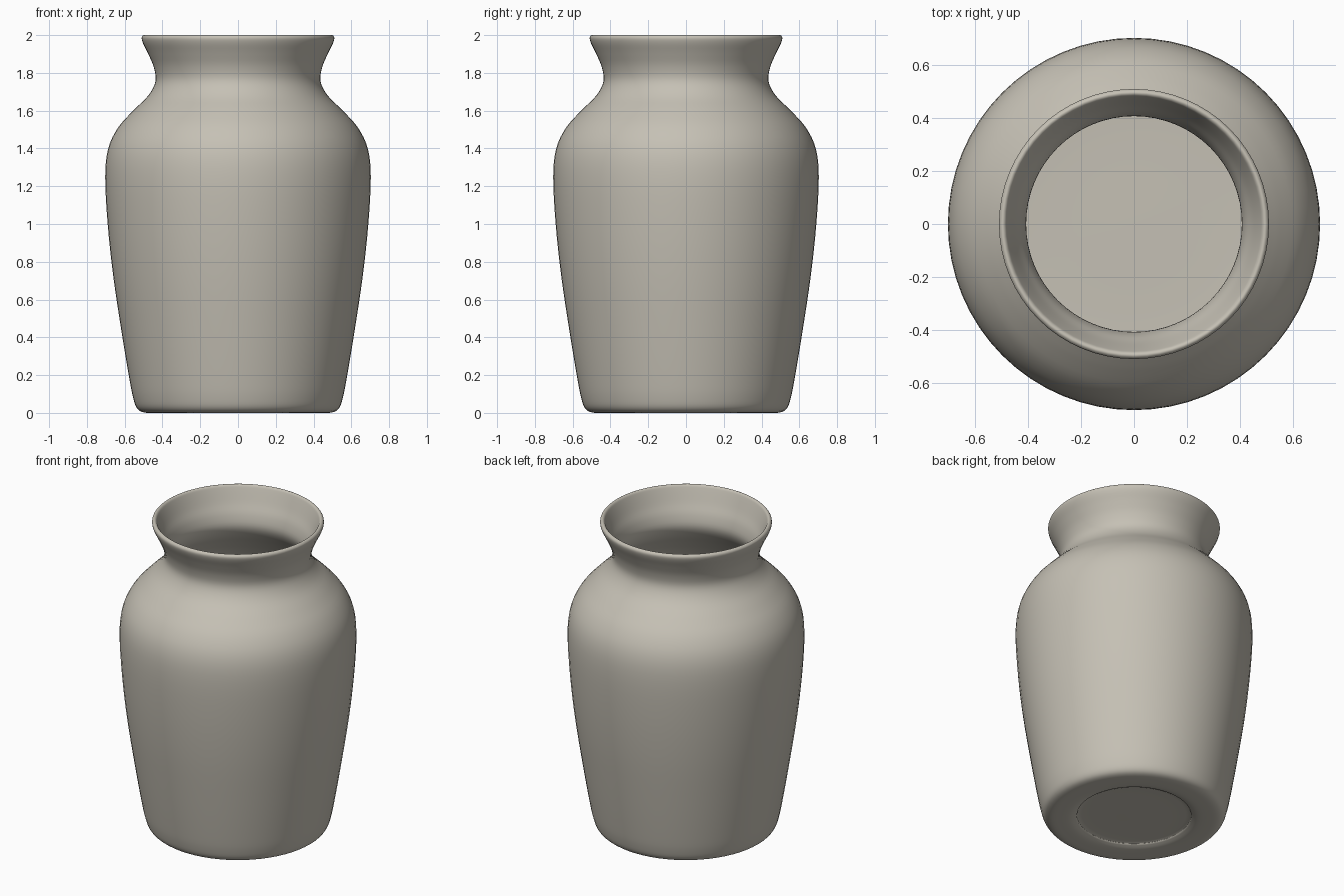
import bpy, bmesh, math
from mathutils import Vector

cube = bpy.data.objects.get("Cube")
if cube:
    bpy.data.objects.remove(cube)

# Glazed clay colour
clay = bpy.data.materials.new("warm_grey_clay")
clay.use_nodes = True
colour = (0.56, 0.53, 0.46, 1)
clay.diffuse_color = colour
clay.node_tree.nodes["Principled BSDF"].inputs["Base Color"].default_value = colour


def smooth_path(points, steps=4):
    """Catmull-Rom curve through (radius, height) points."""
    pts = [Vector(p) for p in points]
    path = []
    for i in range(len(pts) - 1):
        a, b, c, d = (pts[max(i - 1, 0)], pts[i], pts[i + 1],
                      pts[min(i + 2, len(pts) - 1)])
        for s in range(steps):
            t = s / steps
            path.append(0.5 * (2 * b + (c - a) * t + (2 * a - 5 * b + 4 * c - d) * t ** 2
                               + (3 * b - a - 3 * c + d) * t ** 3))
    return path + [pts[-1]]


def lathe(name, path, segments=64):
    """Spin a profile that starts and ends on the axis into a closed solid."""
    bm = bmesh.new()
    verts = [bm.verts.new((r, 0, z)) for r, z in path]
    edges = [bm.edges.new(pair) for pair in zip(verts, verts[1:])]
    bmesh.ops.spin(bm, geom=verts + edges, cent=(0, 0, 0), axis=(0, 0, 1),
                   angle=math.tau, steps=segments, use_duplicate=False)
    bmesh.ops.remove_doubles(bm, verts=bm.verts, dist=0.0005)
    bmesh.ops.recalc_face_normals(bm, faces=bm.faces)
    mesh = bpy.data.meshes.new(name)
    bm.to_mesh(mesh)
    bm.free()
    mesh.materials.append(clay)
    obj = bpy.data.objects.new(name, mesh)
    bpy.context.collection.objects.link(obj)
    bpy.ops.object.select_all(action="DESELECT")
    obj.select_set(True)
    bpy.context.view_layer.objects.active = obj
    bpy.ops.object.shade_smooth_by_angle(angle=math.radians(50))
    return obj


# Recessed foot
foot = [(0, 0.025), (0.31, 0.025), (0.34, 0.015), (0.38, 0.003), (0.44, 0)]

# Outer wall from foot to lip
outer = [(0.5, 0.003), (0.535, 0.025), (0.555, 0.08), (0.575, 0.18), (0.615, 0.42),
         (0.66, 0.72), (0.69, 1.0), (0.703, 1.25), (0.687, 1.4), (0.635, 1.51),
         (0.555, 1.6), (0.475, 1.68), (0.437, 1.755), (0.446, 1.83),
         (0.475, 1.9), (0.502, 1.955)]

# Rounded lip
lip = [(0.51, 1.985), (0.5, 2.0), (0.487, 1.997), (0.476, 1.975)]

# Inner wall, following the outer one, down to a flat floor
inner = [(r - 0.028, z) for r, z in reversed(outer[4:-1])]
floor = [(0.54, 0.15), (0.5, 0.07), (0.42, 0.05), (0, 0.05)]

lathe("vase", smooth_path(foot + outer + lip + inner + floor))
